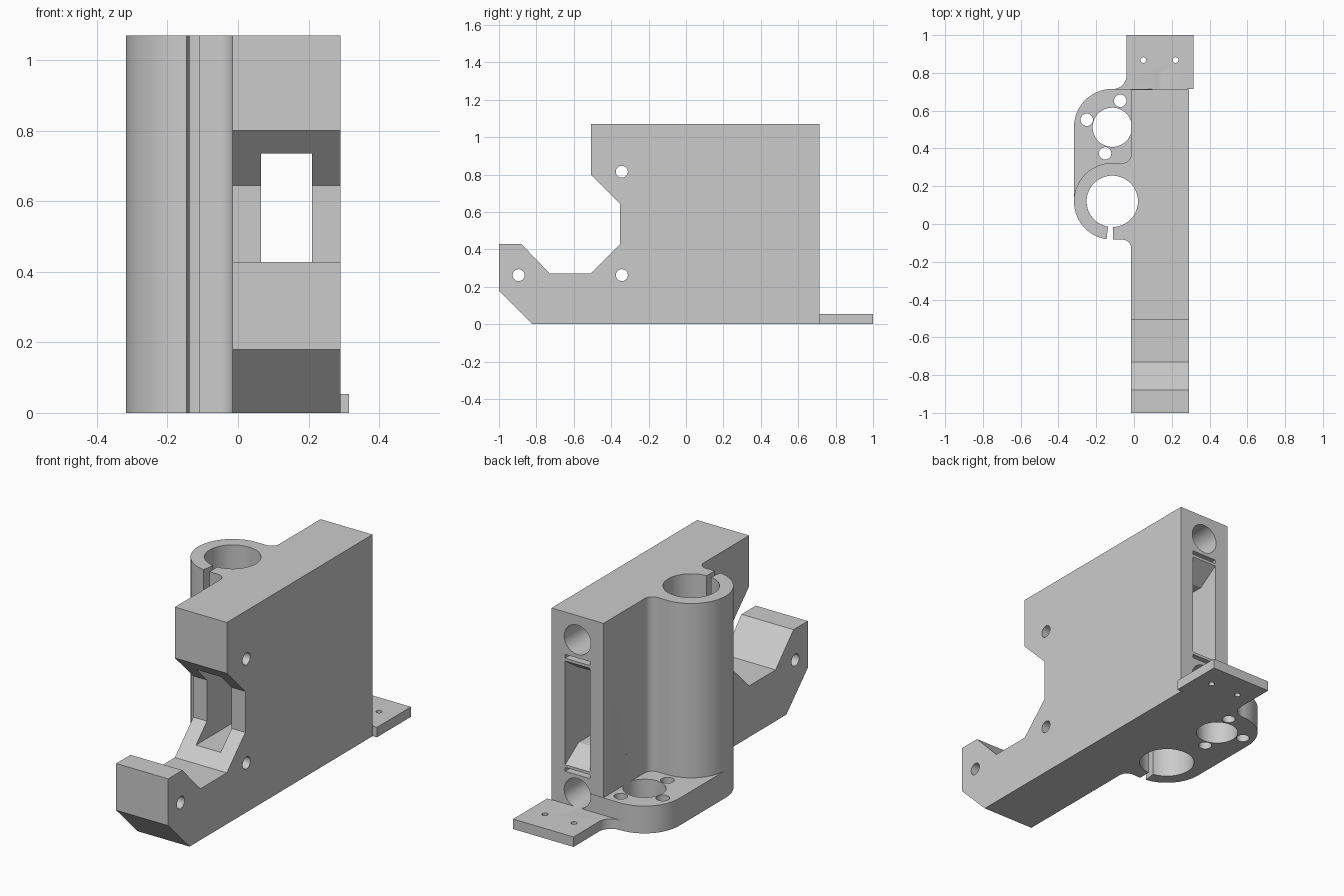
import bpy, bmesh, math
from mathutils import Vector

if "Cube" in bpy.data.objects:
    bpy.data.objects.remove(bpy.data.objects["Cube"])

grey = bpy.data.materials.new("light grey plastic")
grey.diffuse_color = (0.6, 0.6, 0.6, 1)
grey.use_nodes = True
grey.node_tree.nodes["Principled BSDF"].inputs["Base Color"].default_value = grey.diffuse_color


def arc(cx, cy, r, a0, a1, n=16):
    return [(cx + r * math.cos(math.radians(a0 + (a1 - a0) * i / n)),
             cy + r * math.sin(math.radians(a0 + (a1 - a0) * i / n))) for i in range(n + 1)]


def prism(name, pts, lo, hi, axis="z"):
    """Extrude a 2D outline: axis z takes (x, y), axis x takes (y, z), axis y takes (x, z)."""
    place = {"z": lambda a, b, h: (a, b, h),
             "x": lambda a, b, h: (h, a, b),
             "y": lambda a, b, h: (a, h, b)}[axis]
    bm = bmesh.new()
    face = bm.faces.new([bm.verts.new(place(a, b, lo)) for a, b in pts])
    ext = bmesh.ops.extrude_face_region(bm, geom=[face])
    moved = [v for v in ext["geom"] if isinstance(v, bmesh.types.BMVert)]
    bmesh.ops.translate(bm, verts=moved, vec=Vector(place(0, 0, hi - lo)))
    bmesh.ops.recalc_face_normals(bm, faces=bm.faces)
    mesh = bpy.data.meshes.new(name)
    bm.to_mesh(mesh)
    bm.free()
    mesh.materials.append(grey)
    ob = bpy.data.objects.new(name, mesh)
    bpy.context.collection.objects.link(ob)
    return ob


def rod(name, a, b, r, lo, hi, axis="z", n=48):
    return prism(name, arc(a, b, r, 0, 360 * (n - 1) / n, n - 1), lo, hi, axis)


def rect(a0, a1, b0, b1):
    return [(a0, b0), (a1, b0), (a1, b1), (a0, b1)]


def combine(target, tool, op):
    mod = target.modifiers.new(op, "BOOLEAN")
    mod.operation, mod.solver, mod.object = op, "EXACT", tool
    bpy.context.view_layer.objects.active = target
    bpy.ops.object.modifier_apply(modifier=mod.name)
    bpy.data.objects.remove(tool)


H = 1.07
XL, XR, YB = -0.015, 0.29, 0.713

# Main slab with the notched front jaw
body = prism("carriage_bracket", [
    (-0.82, 0), (YB, 0), (YB, H), (-0.508, H), (-0.508, 0.80), (-0.353, 0.645),
    (-0.353, 0.427), (-0.508, 0.272), (-0.73, 0.272), (-0.88, 0.428), (-1, 0.428),
    (-1, 0.18)], XL, XR, "x")

# Tall bearing holder, with fillets where it meets the slab
CX, CY, R = -0.115, 0.12, 0.203
holder = (arc(CX, CY, R, 90, 270, 32) + arc(-0.06, -0.128, 0.045, 90, 0, 8)
          + [(0.1, -0.128), (0.1, 0.368)] + arc(-0.06, 0.368, 0.045, 0, -90, 8))
combine(body, prism("bearing_holder", holder, 0, H), "UNION")

# Low flange behind the holder
flange = (arc(CX, 0.512, R, 90, 180, 20) + [(CX - R, CY), (0.1, CY), (0.1, 0.715)])
combine(body, prism("nut_flange", flange, 0, 0.145), "UNION")

# Thin rear tab, flared into the flange
tab = ([(0.315, 1), (-0.04, 1)] + arc(-0.11, 0.785, 0.07, 0, -90, 10)
       + [(-0.11, 0.69), (0.28, 0.69), (0.28, 0.715), (0.315, 0.715)])
combine(body, prism("rear_tab", tab, 0, 0.053), "UNION")

# Vertical bores, clamping slit and screw holes
cutters = [
    rod("bearing_bore", CX, CY, 0.136, -0.1, H + 0.1, n=64),
    prism("clamp_slit", [(-0.15, -0.12), (-0.11, -0.12), (-0.11, 0.05), (-0.13, 0.05)],
          -0.1, H + 0.1),
    rod("nut_bore", CX, 0.512, 0.104, -0.1, 0.3, n=64)]
for x, y in ((-0.25, 0.552), (-0.073, 0.652), (-0.153, 0.374)):
    cutters.append(rod("nut_screw_hole", x, y, 0.033, -0.1, 0.3, n=32))
for x in (0.05, 0.22):
    cutters.append(rod("tab_hole", x, 0.868, 0.015, -0.1, 0.2, n=24))

# Cross holes through the slab
for y, z in ((-0.343, 0.815), (-0.343, 0.262), (-0.895, 0.262)):
    cutters.append(rod("cross_hole", y, z, 0.032, -0.1, 0.4, "x", 32))

# Central window, widening towards the back
window = [(-0.6, 0.335), (0.6, 0.335), (YB, 0.26), (0.8, 0.26),
          (0.8, 0.81), (YB, 0.81), (0.6, 0.735), (-0.6, 0.735)]
cutters.append(prism("window", window, 0.065, 0.21, "x"))

# Blind rod sockets and the relief slits beside them
for z, s in ((0.942, 0.835), (0.128, 0.235)):
    cutters.append(rod("rod_socket", 0.138, z, 0.078, -0.19, 0.8, "y", 48))
    cutters.append(prism("relief_slit", rect(0.065, 0.21, s - 0.01, s + 0.01), -0.19, 0.8, "y"))

for c in cutters:
    combine(body, c, "DIFFERENCE")

bpy.ops.object.select_all(action="DESELECT")
body.select_set(True)
bpy.context.view_layer.objects.active = body
bpy.ops.object.shade_smooth_by_angle(angle=math.radians(30))
